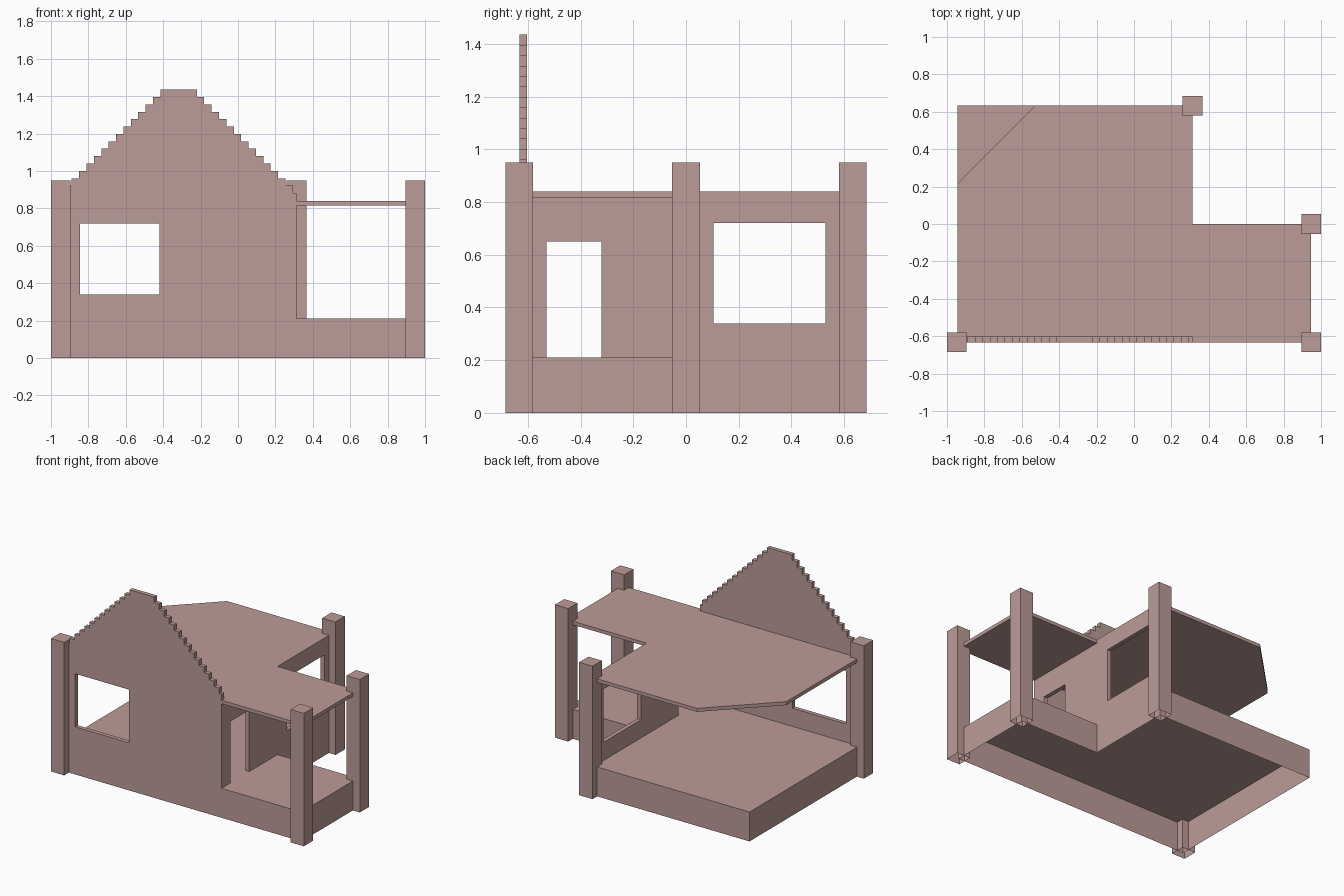
import bpy, bmesh
from mathutils import Vector

cube = bpy.data.objects.get("Cube")
if cube:
    bpy.data.objects.remove(cube, do_unlink=True)

# Single dusty pink material
pink = bpy.data.materials.new("dusty_pink")
pink.use_nodes = True
colour = (0.503, 0.333, 0.314, 1)
pink.diffuse_color = colour
pink.node_tree.nodes["Principled BSDF"].inputs["Base Color"].default_value = colour

X, Y = 0.945, 0.6325          # outer lines of the house
WALL_X = 0.3125               # outer line of the house's side wall
FLOOR, ROOF, TOP = 0.21, 0.815, 0.84
THICK = 0.03


def slab(name, loops, place, depth, open_bottom=False):
    """Fill flat loops (outline, then holes), placed in space, and extrude by depth."""
    bm = bmesh.new()
    edges = []
    for loop in loops:
        verts = [bm.verts.new(place(a, b)) for a, b in loop]
        edges += [bm.edges.new((v, verts[i - 1])) for i, v in enumerate(verts)]
    bmesh.ops.triangle_fill(bm, edges=edges, use_beauty=True)
    result = bmesh.ops.extrude_face_region(bm, geom=bm.faces[:], use_keep_orig=True)
    moved = [g for g in result["geom"] if isinstance(g, bmesh.types.BMVert)]
    bmesh.ops.translate(bm, verts=moved, vec=Vector(depth))
    bmesh.ops.recalc_face_normals(bm, faces=bm.faces[:])
    if open_bottom:
        low = [f for f in bm.faces if all(v.co.z < 0.001 for v in f.verts)]
        bmesh.ops.delete(bm, geom=low, context='FACES')
    bmesh.ops.dissolve_limit(bm, angle_limit=0.01, verts=bm.verts[:], edges=bm.edges[:])
    mesh = bpy.data.meshes.new(name)
    bm.to_mesh(mesh)
    bm.free()
    mesh.materials.append(pink)
    obj = bpy.data.objects.new(name, mesh)
    bpy.context.collection.objects.link(obj)
    return obj


def rect(a0, a1, b0, b1):
    return [(a0, b0), (a1, b0), (a1, b1), (a0, b1)]


# Hollow base, open underneath, with the floor on top
porch_side = [(-X, -Y), (X, -Y), (X, 0), (WALL_X, 0), (WALL_X, Y)]
slab("floor_base", [porch_side + [(-X, Y)]],
     lambda x, y: (x, y, FLOOR), (0, 0, -FLOOR), open_bottom=True)

# Flat roof with a cut back corner
slab("flat_roof", [porch_side + [(-0.53, Y), (-X, 0.215)]],
     lambda x, y: (x, y, ROOF), (0, 0, TOP - ROOF))

# Front wall with stepped gable and window
STEP, PEAK, COUNT = 0.0395, 1.435, 13
right_steps, left_steps = [], []
for i in range(COUNT + 1):
    z_high, z_low = PEAK - i * STEP, PEAK - (i + 1) * STEP
    xr = -0.22 + i * STEP
    xl = max(-0.415 - i * STEP, -X + i * 1e-4)
    right_steps += [(xr, z_high), (xr, z_low)]
    left_steps += [(xl, z_high), (xl, z_low)]
right_steps += [(WALL_X, right_steps[-1][1]), (WALL_X, FLOOR)]
left_steps += [(-X, left_steps[-1][1]), (-X, FLOOR)]
slab("front_gable_wall",
     [right_steps + left_steps[::-1], rect(-0.845, -0.42, 0.34, 0.72)],
     lambda x, z: (x, -Y, z), (0, THICK, 0))

# Side wall with doorway notch and window
side_outline = [(-Y + THICK, FLOOR), (-0.53, FLOOR), (-0.53, 0.65), (-0.32, 0.65),
                (-0.32, FLOOR), (Y, FLOOR), (Y, ROOF), (-Y + THICK, ROOF)]
slab("side_wall", [side_outline, rect(0.105, 0.53, 0.34, 0.72)],
     lambda y, z: (WALL_X, y, z), (-THICK, 0, 0))

# Square corner pillars
HALF, HEIGHT = 0.0525, 0.95
pillars = {
    "front_right_pillar": (-0.9475, -Y),
    "front_left_pillar": (0.9475, -Y),
    "porch_back_pillar": (0.9475, 0),
    "house_back_pillar": (WALL_X, Y),
}
for name, (px, py) in pillars.items():
    slab(name, [rect(px - HALF, px + HALF, py - HALF, py + HALF)],
         lambda x, y: (x, y, HEIGHT), (0, 0, -HEIGHT), open_bottom=True)
